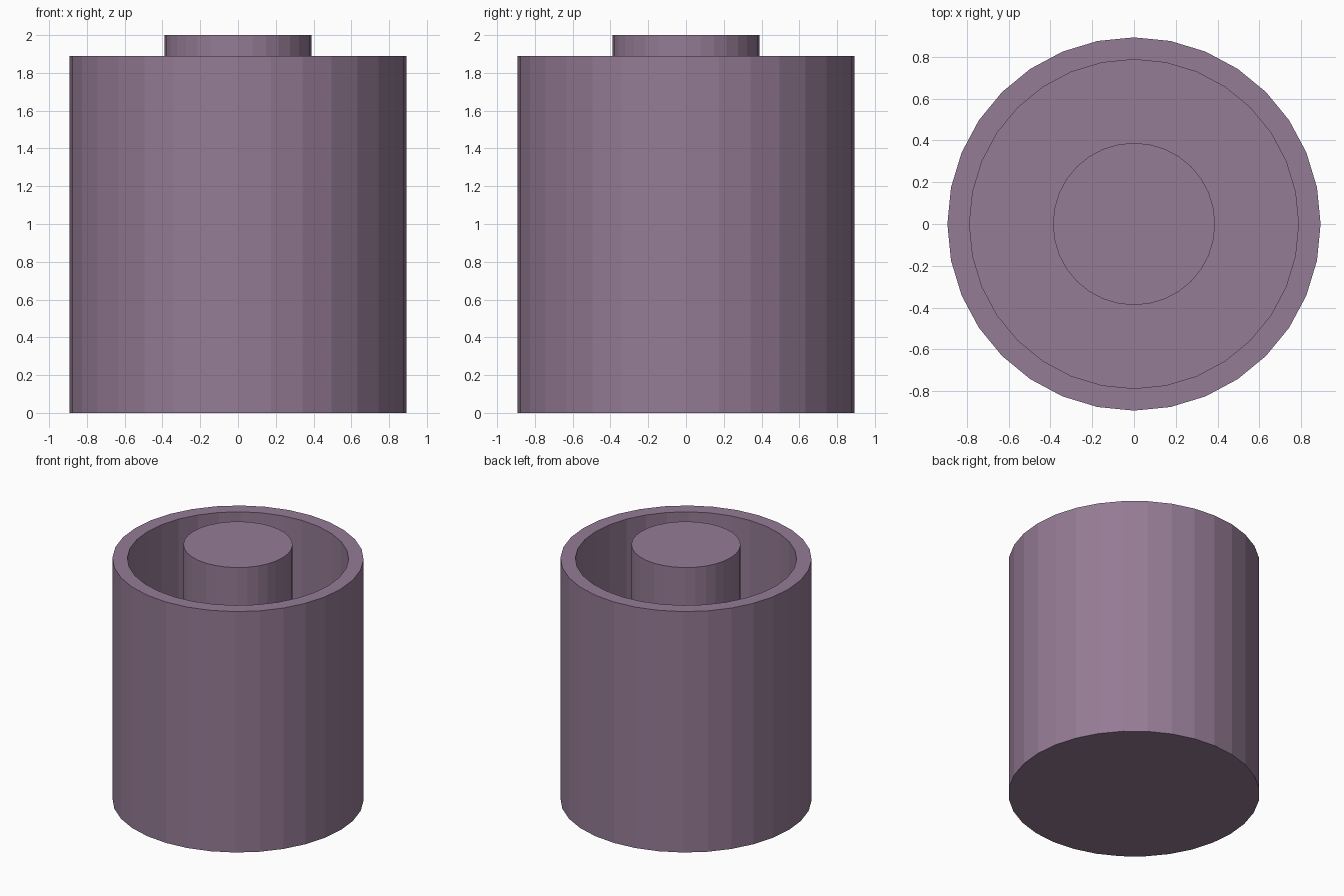
import bpy
import bmesh
from math import cos, sin, tau

if "Cube" in bpy.data.objects:
    bpy.data.objects.remove(bpy.data.objects["Cube"])

SIDES = 32
mauve = bpy.data.materials.new("mauve")
mauve.diffuse_color = (0.30, 0.20, 0.30, 1)
mauve.use_nodes = True
mauve.node_tree.nodes["Principled BSDF"].inputs["Base Color"].default_value = mauve.diffuse_color


def lathe(name, profile):
    """Spin (radius, z) points around z; both ends are closed with a flat cap."""
    bm = bmesh.new()
    rings = [[bm.verts.new((r * cos(tau * i / SIDES), r * sin(tau * i / SIDES), z))
              for i in range(SIDES)] for r, z in profile]
    for low, high in zip(rings, rings[1:]):
        for i in range(SIDES):
            j = (i + 1) % SIDES
            bm.faces.new((low[i], low[j], high[j], high[i]))
    bm.faces.new(rings[0][::-1])
    bm.faces.new(rings[-1])
    mesh = bpy.data.meshes.new(name)
    bm.to_mesh(mesh)
    bm.free()
    mesh.materials.append(mauve)
    obj = bpy.data.objects.new(name, mesh)
    bpy.context.collection.objects.link(obj)
    return obj


# Open cup: outer wall, rim, inner wall, floor
lathe("outer_cup", [(0.893, 0), (0.893, 1.89), (0.787, 1.89), (0.787, 0.11)])

# Centre post standing on the cup floor
lathe("centre_post", [(0.388, 0.11), (0.388, 2.0)])
